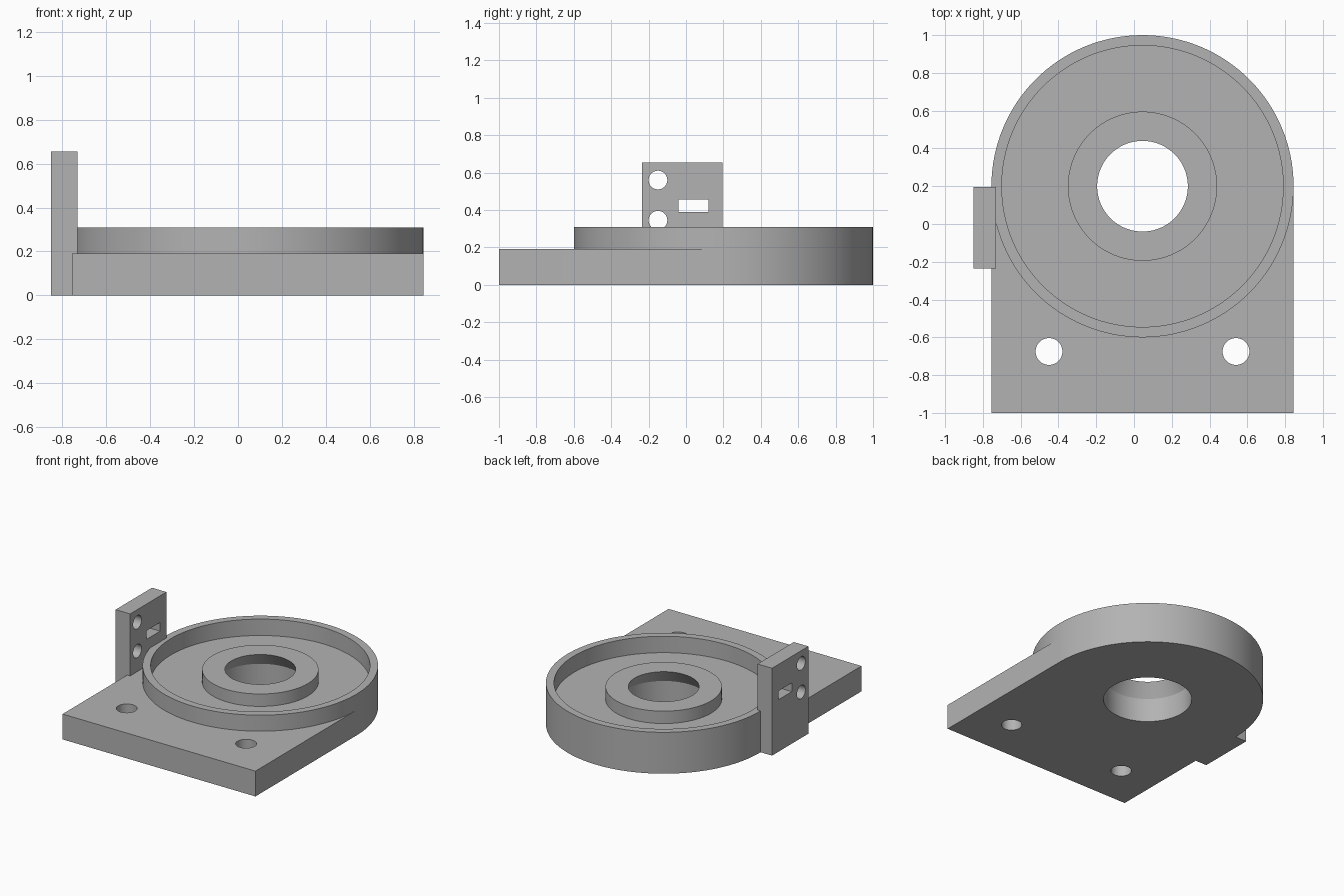
import bpy, math
from mathutils import Vector

default = bpy.data.objects.get("Cube")
if default:
    bpy.data.objects.remove(default, do_unlink=True)

CX, CY, R = 0.045, 0.2, 0.8      # dish centre and outer radius
PLATE_H, RIM_H = 0.19, 0.31
BOSS_H, FLOOR_H = 0.28, 0.187

grey = bpy.data.materials.new("plain grey")
grey.use_nodes = True
colour = (0.45, 0.45, 0.45, 1)
grey.diffuse_color = colour
grey.node_tree.nodes["Principled BSDF"].inputs["Base Color"].default_value = colour


def finish_mesh(name, verts, faces):
    mesh = bpy.data.meshes.new(name)
    mesh.from_pydata(verts, [], faces)
    mesh.materials.append(grey)
    obj = bpy.data.objects.new(name, mesh)
    bpy.context.collection.objects.link(obj)
    # consistent outward normals for the booleans
    bpy.context.view_layer.objects.active = obj
    bpy.ops.object.select_all(action='DESELECT')
    obj.select_set(True)
    bpy.ops.object.mode_set(mode='EDIT')
    bpy.ops.mesh.select_all(action='SELECT')
    bpy.ops.mesh.normals_make_consistent(inside=False)
    bpy.ops.object.mode_set(mode='OBJECT')
    return obj


def box(name, lo, hi):
    verts = [(x, y, z) for x in (lo[0], hi[0]) for y in (lo[1], hi[1]) for z in (lo[2], hi[2])]
    faces = [(0, 1, 3, 2), (4, 6, 7, 5), (0, 4, 5, 1), (2, 3, 7, 6), (0, 2, 6, 4), (1, 5, 7, 3)]
    return finish_mesh(name, verts, faces)


def lathe(name, profile, centre, axis='Z', n=128, ring=False):
    """Revolve (radius, height) points; a ring closes on itself, others get caps."""
    verts, faces = [], []
    for r, h in profile:
        for i in range(n):
            a = 2 * math.pi * i / n
            p = (r * math.cos(a), r * math.sin(a), h)
            if axis == 'X':
                p = (h, p[0], p[1])
            verts.append(Vector(centre) + Vector(p))
    m = len(profile)
    for k in range(m if ring else m - 1):
        a, b = k * n, (k + 1) % m * n
        for i in range(n):
            j = (i + 1) % n
            faces.append((a + i, a + j, b + j, b + i))
    if not ring:
        faces += [tuple(range(n)), tuple(range((m - 1) * n, m * n))]
    return finish_mesh(name, verts, faces)


def combine(target, other, operation):
    mod = target.modifiers.new(operation.lower(), 'BOOLEAN')
    mod.operation, mod.solver, mod.object = operation, 'EXACT', other
    bpy.context.view_layer.objects.active = target
    bpy.ops.object.modifier_apply(modifier=mod.name)
    bpy.data.objects.remove(other, do_unlink=True)


# Base plate joined to the round dish
base = box("base_with_dish", (CX - R + 0.0002, -1, 0), (CX + R - 0.0002, CY, PLATE_H))
combine(base, lathe("dish", [(R, 0), (R, RIM_H)], (CX, CY, 0)), 'UNION')

# Upright sensor bracket on the right side
combine(base, box("bracket", (-0.85, -0.235, 0), (-0.73, 0.195, 0.655)), 'UNION')

# Annular recess, leaving the rim and a lower central boss
recess = [(0.745, FLOOR_H), (0.745, 0.4), (0.1, 0.4), (0.1, BOSS_H), (0.395, BOSS_H), (0.395, FLOOR_H)]
combine(base, lathe("recess_cutter", recess, (CX, CY, 0), ring=True), 'DIFFERENCE')

# Central bore, tapering in towards the top
bore = [(0.305, -0.1), (0.305, 0.18), (0.24, BOSS_H), (0.24, 0.5)]
combine(base, lathe("bore_cutter", bore, (CX, CY, 0)), 'DIFFERENCE')

# Mounting holes through the plate
for side in (-1, 1):
    hole = lathe("mount_cutter", [(0.071, -0.1), (0.071, 0.25)], (CX + side * 0.495, -0.675, 0), n=48)
    combine(base, hole, 'DIFFERENCE')

# Two round holes and a slot through the bracket
for z in (0.345, 0.56):
    hole = lathe("bracket_cutter", [(0.05, -0.95), (0.05, -0.7)], (0, -0.15, z), axis='X', n=48)
    combine(base, hole, 'DIFFERENCE')
combine(base, box("slot_cutter", (-0.95, -0.04, 0.39), (-0.7, 0.12, 0.455)), 'DIFFERENCE')

bpy.ops.object.select_all(action='DESELECT')
base.select_set(True)
bpy.context.view_layer.objects.active = base
bpy.ops.object.shade_smooth_by_angle(angle=math.radians(25))
